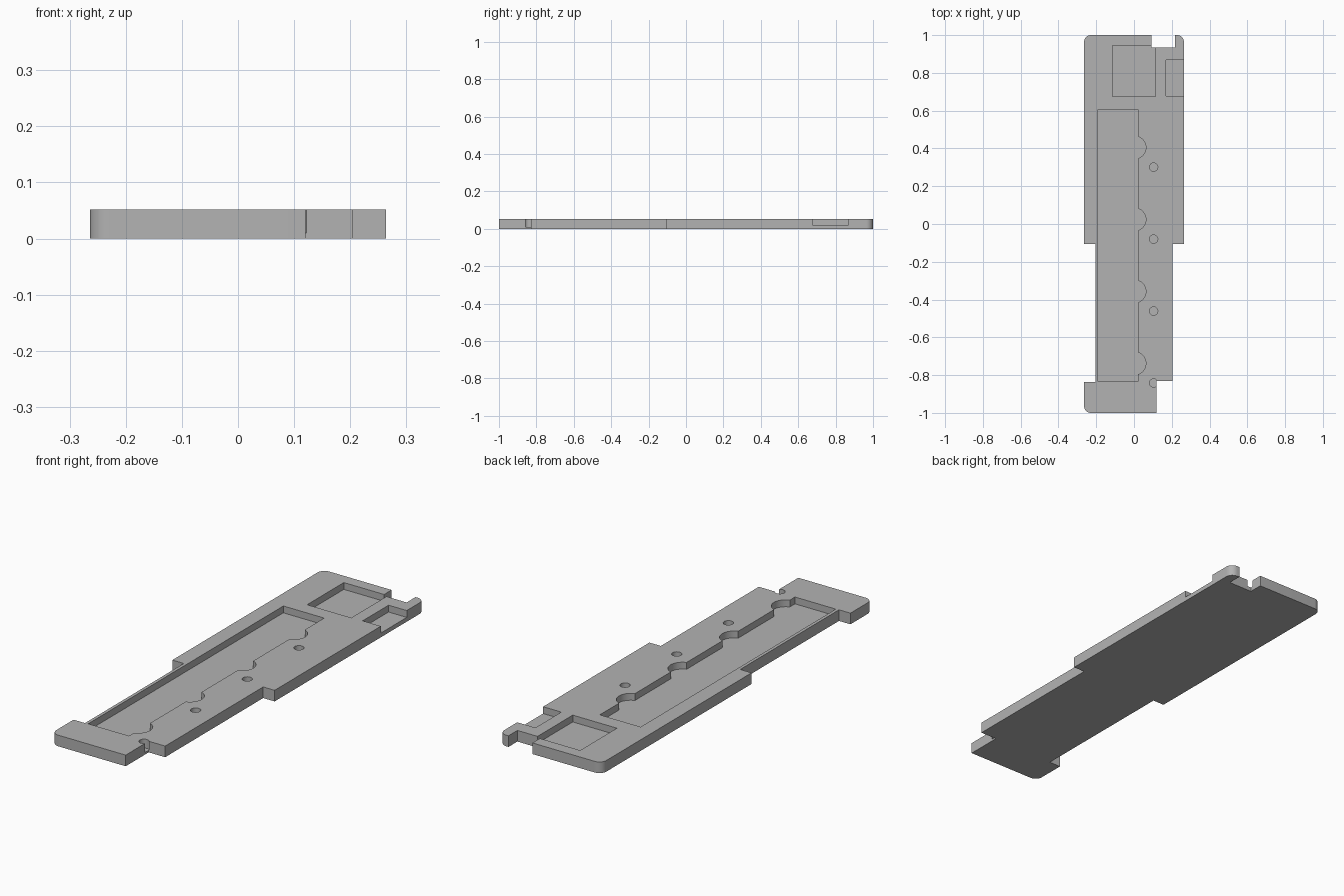
import bpy
import bmesh
from math import cos, sin, pi, asin, radians

if "Cube" in bpy.data.objects:
    bpy.data.objects.remove(bpy.data.objects["Cube"], do_unlink=True)

THICK = 0.052     # plate thickness
FLOOR = 0.02      # pocket floor height
HOLE_FLOOR = 0.01
CLEAR = 0.1       # cutter top, above the plate
PITCH = 0.381     # spacing of scallops and holes

grey = bpy.data.materials.new("plain grey")
grey.use_nodes = True
colour = (0.45, 0.45, 0.45, 1)
grey.diffuse_color = colour
grey.node_tree.nodes["Principled BSDF"].inputs["Base Color"].default_value = colour


def arc(cx, cy, r, start, end, steps):
    """Points along an arc, angles in radians."""
    angles = [start + (end - start) * i / steps for i in range(steps + 1)]
    return [(cx + r * cos(a), cy + r * sin(a)) for a in angles]


def rect(x0, x1, y0, y1):
    return [(x0, y0), (x1, y0), (x1, y1), (x0, y1)]


def prism(name, outline, z0, z1):
    """Extrude a counter-clockwise outline from z0 to z1."""
    bm = bmesh.new()
    base = bm.faces.new([bm.verts.new((x, y, z0)) for x, y in outline])
    top = bmesh.ops.extrude_face_region(bm, geom=[base])["geom"]
    moved = [v for v in top if isinstance(v, bmesh.types.BMVert)]
    bmesh.ops.translate(bm, verts=moved, vec=(0, 0, z1 - z0))
    bmesh.ops.recalc_face_normals(bm, faces=bm.faces)
    mesh = bpy.data.meshes.new(name)
    bm.to_mesh(mesh)
    bm.free()
    mesh.materials.append(grey)
    obj = bpy.data.objects.new(name, mesh)
    bpy.context.collection.objects.link(obj)
    return obj


# Stepped plate with rounded corners and a notch in the back edge
W, N, R = 0.264, 0.205, 0.036
outline = arc(-W + R, -1 + R, R, pi, 1.5 * pi, 10)
outline += [(0.12, -1), (0.12, -0.83), (N, -0.83), (N, -0.107), (W, -0.107)]
outline += arc(W - R, 1 - R, R, 0, pi / 2, 10)
outline += [(0.217, 1), (0.217, 0.934), (0.093, 0.934), (0.093, 1)]
outline += arc(-W + R, 1 - R, R, pi / 2, pi, 10)
outline += [(-W, -0.107), (-N, -0.107), (-N, -0.836), (-W, -0.836)]
plate = prism("base_plate", outline, 0, THICK)

# Long pocket with four scallops along one side
edge, mid, radius = 0.021, 0.002, 0.061
half = pi / 2 - asin((edge - mid) / radius)
slot = [(-0.19, -0.834), (edge, -0.834)]
for i in range(4):
    slot += arc(mid, -0.738 + i * PITCH, radius, -half, half, 16)
slot += [(edge, 0.606), (-0.19, 0.606)]

cutters = [
    prism("long_pocket_cutter", slot, FLOOR, CLEAR),
    prism("back_pocket_cutter", rect(-0.115, 0.113, 0.674, 0.945), FLOOR, CLEAR),
    prism("side_pocket_cutter", rect(0.17, 0.4, 0.677, 0.868), FLOOR, CLEAR),
]
# Row of blind round holes
for i in range(4):
    ring = arc(0.104, -0.842 + i * PITCH, 0.022, 0, 2 * pi, 32)[:-1]
    cutters.append(prism(f"hole_cutter_{i + 1}", ring, HOLE_FLOOR, CLEAR))

# Cut everything, then drop the cutters
for cutter in cutters:
    cutter.hide_render = True
    mod = plate.modifiers.new(cutter.name, "BOOLEAN")
    mod.operation = "DIFFERENCE"
    mod.solver = "EXACT"
    mod.object = cutter
bpy.context.view_layer.update()
cut = bpy.data.meshes.new_from_object(
    plate.evaluated_get(bpy.context.evaluated_depsgraph_get()))
plate.modifiers.clear()
plate.data = cut
for cutter in cutters:
    bpy.data.objects.remove(cutter, do_unlink=True)

# Smooth the round walls, keep the edges sharp
bpy.ops.object.select_all(action="DESELECT")
plate.select_set(True)
bpy.context.view_layer.objects.active = plate
bpy.ops.object.shade_smooth_by_angle(angle=radians(30))
